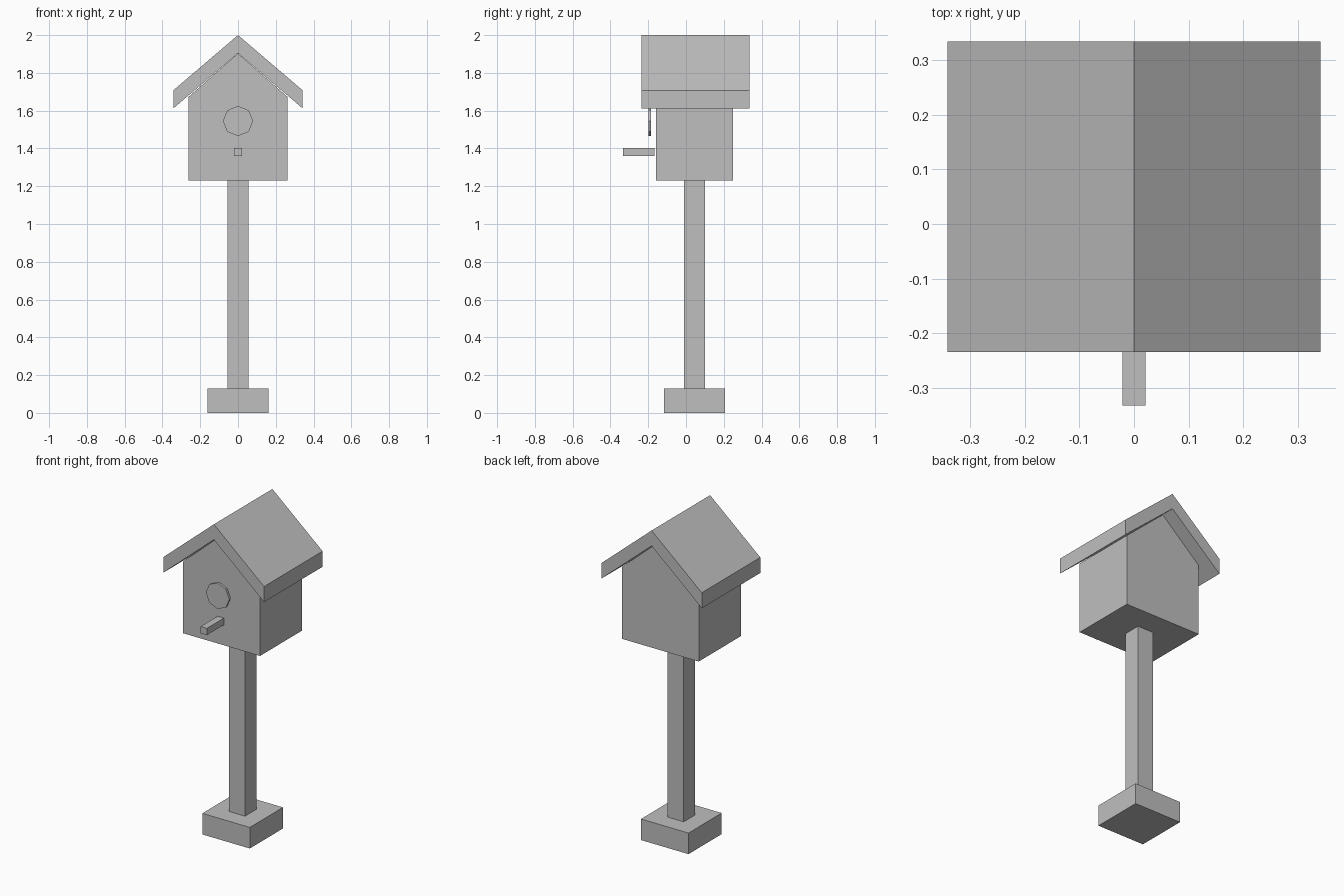
import bpy, math

if "Cube" in bpy.data.objects:
    bpy.data.objects.remove(bpy.data.objects["Cube"], do_unlink=True)

grey = bpy.data.materials.new("plain grey")
grey.use_nodes = True
GREY = (0.52, 0.52, 0.52, 1)
grey.diffuse_color = GREY
grey.node_tree.nodes["Principled BSDF"].inputs["Base Color"].default_value = GREY


def prism(name, profile, y0, y1):
    """Extrude a counter-clockwise (x, z) profile from y0 to y1."""
    n = len(profile)
    verts = [(x, y, z) for y in (y0, y1) for x, z in profile]
    faces = [tuple(range(n)), tuple(reversed(range(n, 2 * n)))]
    faces += [(i, i + n, (i + 1) % n + n, (i + 1) % n) for i in range(n)]
    mesh = bpy.data.meshes.new(name)
    mesh.from_pydata(verts, [], faces)
    mesh.materials.append(grey)
    mesh.update()
    obj = bpy.data.objects.new(name, mesh)
    bpy.context.collection.objects.link(obj)
    return obj


def box(name, half_x, y0, y1, z0, z1):
    return prism(name, [(-half_x, z0), (half_x, z0), (half_x, z1), (-half_x, z1)], y0, y1)


# Stand
box("base_block", 0.162, -0.116, 0.207, 0, 0.13)
box("post", 0.055, -0.01, 0.101, 0.13, 1.23)

# House with gabled ends, set just under the roof
prism("house_body", [(-0.262, 1.23), (0.262, 1.23), (0.262, 1.673), (0, 1.903), (-0.262, 1.673)],
      -0.16, 0.25)

# Folded roof slab with vertical eave edges
prism("roof", [(-0.342, 1.612), (0, 1.905), (0.342, 1.612), (0.342, 1.708), (0, 2), (-0.342, 1.708)],
      -0.235, 0.335)

# Eight-sided entrance disc standing off the front wall
ring = [math.tau * i / 8 for i in range(8)]
prism("entrance_disc", [(0.08 * math.cos(a), 1.545 + 0.08 * math.sin(a)) for a in ring],
      -0.199, -0.185)

# Perch
box("perch", 0.021, -0.333, -0.167, 1.36, 1.402)
